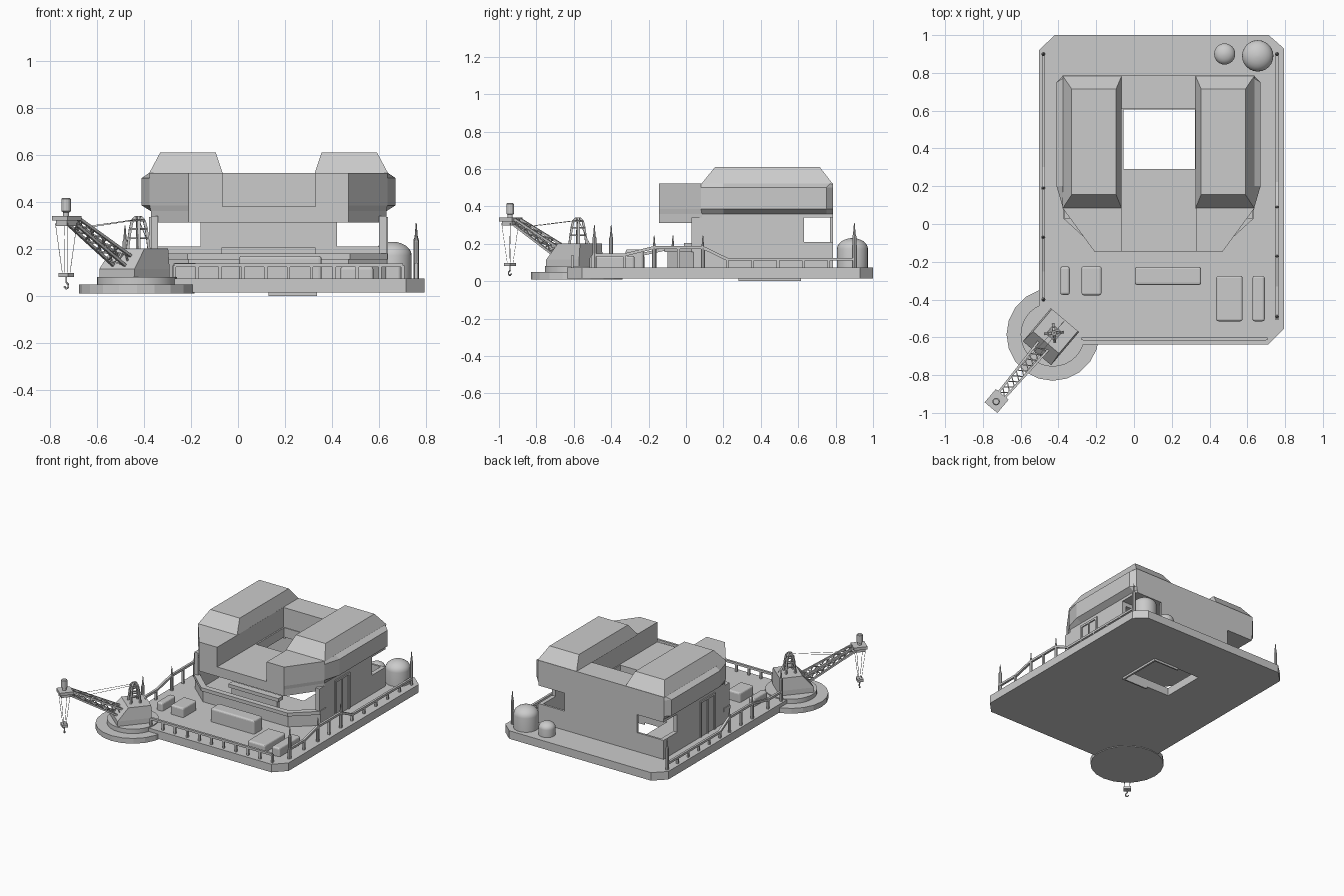
import bpy, bmesh, math
from mathutils import Vector, Matrix

if "Cube" in bpy.data.objects:
    bpy.data.objects.remove(bpy.data.objects["Cube"])

CX = 0.13  # symmetry line of the building


def finish(name, bm):
    bmesh.ops.recalc_face_normals(bm, faces=bm.faces)
    me = bpy.data.meshes.new(name)
    bm.to_mesh(me)
    bm.free()
    ob = bpy.data.objects.new(name, me)
    bpy.context.collection.objects.link(ob)
    return ob


def loft(name, rings):
    bm = bmesh.new()
    vs = [[bm.verts.new(p) for p in r] for r in rings]
    n = len(vs[0])
    for a, b in zip(vs, vs[1:]):
        for i in range(n):
            j = (i + 1) % n
            bm.faces.new((a[i], a[j], b[j], b[i]))
    bm.faces.new(vs[0][::-1])
    bm.faces.new(vs[-1])
    return finish(name, bm)


def rect(x0, x1, y0, y1, z):
    return [(x0, y0, z), (x1, y0, z), (x1, y1, z), (x0, y1, z)]


def box(name, x0, x1, y0, y1, z0, z1, bevel=0):
    ob = loft(name, [rect(x0, x1, y0, y1, z0), rect(x0, x1, y0, y1, z1)])
    if bevel:
        m = ob.modifiers.new("bevel", 'BEVEL')
        m.width, m.segments = bevel, 3
    return ob


def lathe(name, cx, cy, prof, n, smooth=False):
    ob = loft(name, [[(cx + r * math.cos(2 * math.pi * i / n), cy + r * math.sin(2 * math.pi * i / n), z)
                      for i in range(n)] for r, z in prof])
    if smooth:
        bpy.context.view_layer.objects.active = ob
        ob.select_set(True)
        bpy.ops.object.shade_smooth_by_angle(angle=math.radians(35))
        ob.select_set(False)
    return ob


def beams(name, segs, w, n=4):
    """Thin straight bars joined in one object."""
    bm = bmesh.new()
    for a, b in segs:
        a, b = Vector(a), Vector(b)
        d = b - a
        q = d.to_track_quat('Z', 'X').to_matrix().to_4x4()
        mat = Matrix.Translation((a + b) / 2) @ q @ Matrix.Rotation(math.pi / 4, 4, 'Z')
        bmesh.ops.create_cone(bm, cap_ends=True, segments=n, radius1=w * .7, radius2=w * .7,
                              depth=d.length, matrix=mat)
    return finish(name, bm)


def cut(ob, cutter):
    m = ob.modifiers.new("cut", 'BOOLEAN')
    m.operation, m.object, m.solver = 'DIFFERENCE', cutter, 'EXACT'
    cutter.hide_render = True
    cutter.display_type = 'WIRE'
    cutter.hide_set(True)


def plan(half, z):
    return [(CX + x, y, z) for x, y in half] + [(CX - x, y, z) for x, y in reversed(half)]


# Deck platform with central shaft
deck = [(-.41, -.637), (.713, -.637), (.793, -.555), (.793, .93), (.713, 1), (-.42, 1), (-.503, .92), (-.503, -.555)]
platform = loft("platform", [[(x, y, z) for x, y in deck] for z in (.015, .073)])
shaft = box("shaft_cutter", -.055, .322, .29, .605, -.1, .8)
cut(platform, shaft)
box("shaft_collar_side", .322, .335, .28, .615, 0, .03)
for y in (.28, .605):
    box("shaft_collar_end", .13, .335, y, y + .01, 0, .03)

# Hollow building base, low front wall and ledge
low = [(.5, .785), (.5, .04), (.34, -.1)]
room_plan = [(.47, .77), (.47, .05), (.33, -.075)]
base = loft("building_base", [plan(low, .06), plan(low, .165)])
ledge_plan = [(.505, .1), (.505, .03), (.345, -.115)]
ledge = loft("front_ledge", [plan(ledge_plan, .155), plan(ledge_plan, .18)])
room = loft("room_cutter", [plan(room_plan, 0), plan(room_plan, .3)])
cut(base, room)
cut(ledge, room)

# Side walls, open rear corners and thin back wall
for s in (-1, 1):
    xo, xi = CX + s * .5, CX + s * .47
    x0, x1 = min(xo, xi), max(xo, xi)
    box("side_wall", x0, x1, .03, .63, .16, .34)
    box("rear_sill", x0, x1, .63, .785, .16, .21)
    # door frame
    xa, xb = sorted((xo, xo + s * .008))
    for nm, y0, y1, z0, z1 in (("door_jamb", .2, .215, .073, .335), ("door_jamb", .355, .37, .073, .335),
                               ("door_head", .2, .37, .32, .335), ("door_seam", .282, .288, .073, .335)):
        box(nm, xa, xb, y0, y1, z0, z1)
box("back_wall", -.16, .42, .77, .785, .16, .345)
box("back_sill", -.37, .63, .77, .785, .16, .21)
box("console", -.07, .33, -.01, .04, .18, .205)
box("console_foot", -.05, .31, 0, .03, .07, .18)

# Overhanging roof body with the lower central channel
inner = [(.5, .785), (.5, .75), (.5, .2), (.5, .085), (.34, -.145)]
outer = [(.505, .785), (.54, .75), (.54, .2), (.505, .08), (.34, -.145)]
roof = loft("roof_body", [plan(inner, .312), plan(inner, .36), plan(outer, .385), plan(outer, .5),
                          plan([(.505, .785), (.508, .77), (.508, .2), (.505, .08), (.34, -.145)], .522)])
cut(roof, box("channel_cutter", -.065, .33, -.3, .61, .38, .9))
cut(roof, box("rear_gap_cutter", -.5, .8, .63, .9, .2, .34))
cut(roof, shaft)

# Two bevelled roof pods
for s in (-1, 1):
    def pod(a, b, y0, y1, z):
        return rect(CX + s * a, CX + s * b, y0, y1, z)
    loft("roof_pod", [pod(.195, .508, .082, .785, .52), pod(.225, .46, .155, .715, .61)])

# Storage tanks
for x, y, r, top in ((.655, .89, .083, .23), (.48, .9, .056, .165)):
    prof = [(r, .07)] + [(max(.004, r * math.cos(t * math.pi / 12)), top - r * .7 + r * .7 * math.sin(t * math.pi / 12))
                         for t in range(7)]
    lathe("tank", x, y, prof, 24, True)

# Deck boxes
for x, y, w, d, top in ((-.365, -.3, .05, .15, .13), (-.225, -.3, .105, .155, .14), (.18, -.275, .35, .095, .17),
                        (.505, -.395, .14, .24, .125), (.66, -.395, .065, .24, .135)):
    box("deck_box", x - w / 2, x + w / 2, y - d / 2, y + d / 2, .055, top, .012)


# Railings
def railing(name, pts, count):
    segs = list(zip(pts, pts[1:]))
    beams(name + "_bar", segs, .016)
    posts = []
    for a, b in segs:
        a, b = Vector(a), Vector(b)
        k = max(1, round((b - a).length / count))
        for i in range(k + 1):
            p = a.lerp(b, i / k)
            posts.append(((p.x, p.y, .07), p))
    beams(name + "_posts", posts, .014)


railing("front_railing", [(-.27, -.608, .13), (.7, -.608, .13)], .1)
railing("right_railing", [(.757, -.5, .14), (.757, -.33, .14), (.757, -.17, .18), (.757, .09, .18),
                          (.757, .22, .117), (.757, .9, .117)], .13)
railing("left_railing", [(-.48, -.4, .14), (-.48, -.25, .14), (-.48, -.07, .18), (-.48, .19, .18),
                         (-.48, .3, .117), (-.48, .9, .117)], .13)
for x, ys in ((.757, ((-.49, .3), (-.17, .245), (.09, .245), (.9, .31))),
              (-.48, ((-.4, .3), (-.07, .245), (.19, .245), (.9, .3)))):
    for y, z in ys:
        lathe("antenna", x, y, [(.011, .07), (.011, z - .07), (.007, z - .06), (.002, z)], 8)

# Crane turntable
C = Vector((-.43, -.585, 0))
lathe("crane_base", C.x, C.y, [(.245, .01), (.245, .048)], 20)
lathe("crane_turntable", C.x, C.y, [(.17, .045), (.17, .08)], 32, True)

# Crane-local frame: u along the boom, v sideways
U = Vector((-.645, -.764, 0))
V = Vector((.764, -.645, 0))


def L(u, v, z):
    return C + U * u + V * v + Vector((0, 0, z))


def lrect(u0, u1, v, z):
    return [L(u0, -v, z), L(u1, -v, z), L(u1, v, z), L(u0, v, z)]


loft("crane_cabin", [lrect(-.1, .13, .098, .075), lrect(-.1, .13, .098, .115), lrect(-.1, .055, .09, .202)])

# Lattice tower
legs, rungs = [], []
lev = [(.032, .2), (.028, .245), (.024, .285), (.018, .32), (.007, .336)]
quad = [(-1, -1), (1, -1), (1, 1), (-1, 1)]
for (su, sv), (tu, tv) in zip(quad, quad[1:] + quad[:1]):
    for (r0, z0), (r1, z1) in zip(lev, lev[1:]):
        legs.append((L(su * r0 - .01, sv * r0, z0), L(su * r1 - .01, sv * r1, z1)))
        rungs.append((L(su * r1 - .01, sv * r1, z1), L(tu * r1 - .01, tv * r1, z1)))
beams("tower_legs", legs, .012)
beams("tower_rungs", rungs, .008)


# Lattice boom
def boom(t, sv, sz):
    w = .034 - .012 * t
    return L(.08 + .34 * t, sv * w, .14 + .178 * t + sz * (.03 - .013 * t))


chords = [(boom(0, *c), boom(1, *c)) for c in quad]
braces = []
N = 9
for k in range(N):
    for a, b in zip(quad, quad[1:] + quad[:1]):
        if k % 2:
            a, b = b, a
        braces.append((boom(k / N, *a), boom((k + 1) / N, *b)))
beams("boom_chords", chords, .012)
beams("boom_braces", braces, .006)

# Boom head, lamp, cables and hook
loft("boom_head", [lrect(.415, .507, .044, .32), lrect(.415, .507, .044, .34)])
loft("boom_head_lower", [lrect(.425, .495, .03, .298), lrect(.425, .495, .03, .32)])
T = L(.465, 0, 0)
lathe("head_lamp", T.x, T.y, [(.013, .335), (.013, .355), (.02, .36), (.02, .412), (.015, .417)], 12)
wires = [(L(-.01, v * .01, .325), L(.36, v * .025, .29)) for v in (-1, 1)]
wires += [(L(.465 + u * .03, v * .035, .31), L(.465 + u * .008, v * .015, .1)) for u in (-1, 1) for v in (-1, 1)]
wires += [(L(-.01, 0, .33), L(-.09, 0, .2))]
beams("crane_cables", wires, .002)
loft("hook_block", [lrect(.445, .485, .026, .08), lrect(.445, .485, .026, .098)])
hook = [L(.465, 0, .083), L(.465, 0, .058), L(.465, .012, .048), L(.465, .012, .036),
        L(.465, 0, .03), L(.465, -.01, .04)]
beams("hook", list(zip(hook, hook[1:])), .006)
